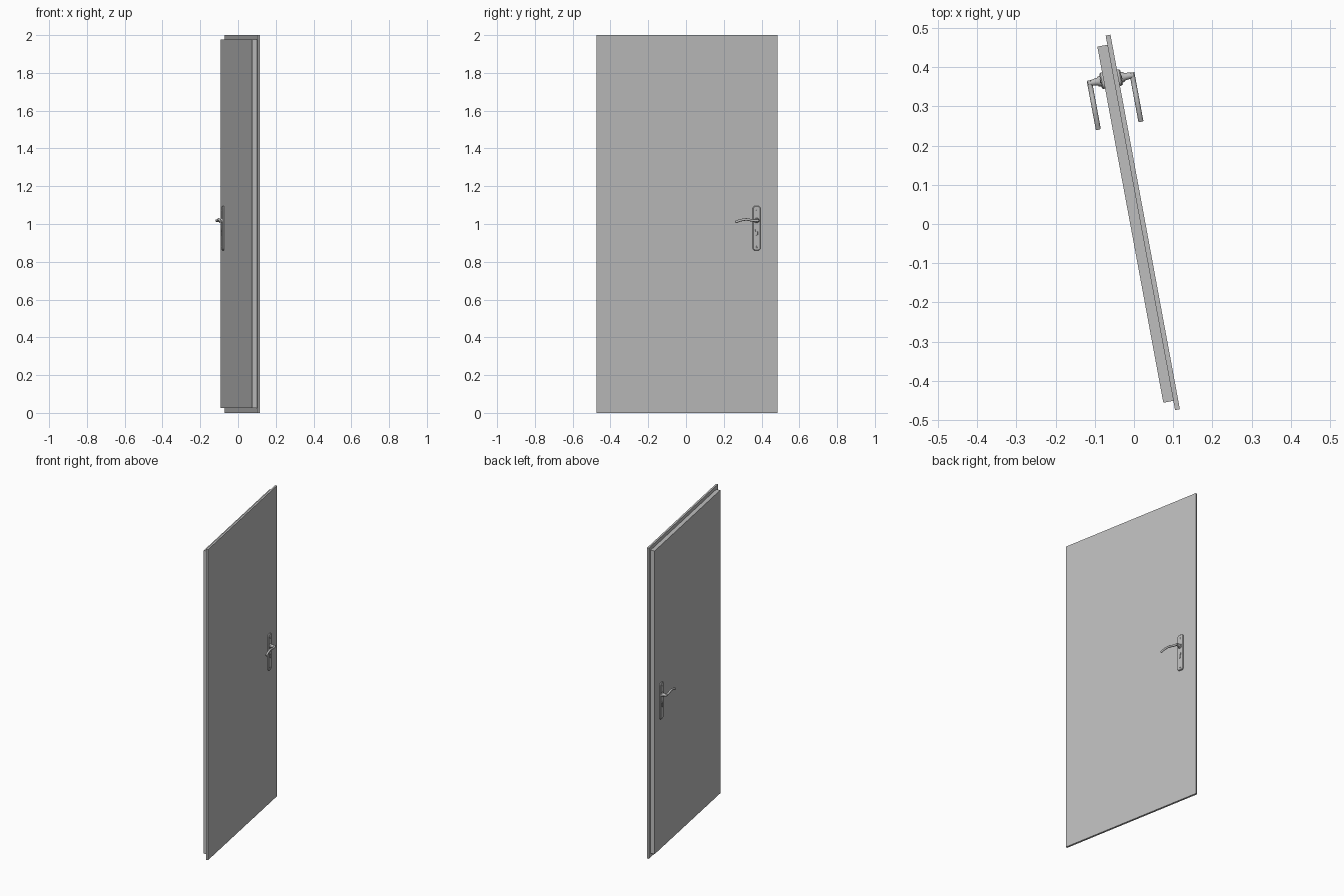
import bpy, bmesh, math
from mathutils import Vector, Matrix

if "Cube" in bpy.data.objects:
    bpy.data.objects.remove(bpy.data.objects["Cube"], do_unlink=True)

SWING = math.radians(10.5)     # the leaf stands slightly open
BACK, SEAM, FACE = -0.0095, 0.0165, 0.029
HANDLE_Y = 0.374

grey = bpy.data.materials.new("light_grey")
grey.use_nodes = True
colour = (0.51, 0.51, 0.51, 1)
grey.diffuse_color = colour
grey.node_tree.nodes["Principled BSDF"].inputs["Base Color"].default_value = colour


def finish(obj, smooth=False):
    obj.data.materials.clear()
    obj.data.materials.append(grey)
    obj.rotation_euler.z = SWING
    if smooth:
        bpy.ops.object.select_all(action='DESELECT')
        obj.select_set(True)
        bpy.context.view_layer.objects.active = obj
        bpy.ops.object.shade_smooth_by_angle(angle=math.radians(40))
    return obj


def mesh_object(name, bm, smooth=False):
    bmesh.ops.recalc_face_normals(bm, faces=bm.faces)
    mesh = bpy.data.meshes.new(name)
    bm.to_mesh(mesh)
    bm.free()
    obj = bpy.data.objects.new(name, mesh)
    bpy.context.collection.objects.link(obj)
    return finish(obj, smooth)


def panel(name, x0, x1, half_width, z0, z1):
    bm = bmesh.new()
    size = Matrix.Diagonal((x1 - x0, 2 * half_width, z1 - z0, 1))
    place = Matrix.Translation(((x0 + x1) / 2, 0, (z0 + z1) / 2))
    bmesh.ops.create_cube(bm, size=1, matrix=place @ size)
    return mesh_object(name, bm)


def rounded_plate(name, x, side, depth, width, z0, z1, radius, chamfer):
    """Upright rounded plate with a chamfered outer rim."""
    bm = bmesh.new()
    rings = []
    for offset, inset in ((0, 0), (depth - chamfer, 0), (depth, chamfer)):
        r = radius - inset
        ring = []
        for q, (sy, sz) in enumerate(((1, 1), (-1, 1), (-1, -1), (1, -1))):
            cy = HANDLE_Y + sy * (width / 2 - radius)
            cz = (z0 + z1) / 2 + sz * ((z1 - z0) / 2 - radius)
            for k in range(7):
                a = math.pi / 2 * (q + k / 6)
                ring.append(bm.verts.new((x + side * offset, cy + r * math.cos(a), cz + r * math.sin(a))))
        rings.append(ring)
    for a, b in zip(rings, rings[1:]):
        for i in range(len(a)):
            j = (i + 1) % len(a)
            bm.faces.new((a[i], a[j], b[j], b[i]))
    bm.faces.new(rings[0])
    bm.faces.new(rings[-1])
    bmesh.ops.remove_doubles(bm, verts=bm.verts, dist=0.00001)
    return mesh_object(name, bm, True)


def peg(name, x0, x1, z, r0, r1):
    """Round or tapered pin pointing out of the door."""
    bm = bmesh.new()
    turn = Matrix.Rotation(math.copysign(math.pi / 2, x1 - x0), 4, 'Y')
    place = Matrix.Translation(((x0 + x1) / 2, HANDLE_Y, z))
    bmesh.ops.create_cone(bm, cap_ends=True, segments=24, radius1=r0, radius2=r1,
                          depth=abs(x1 - x0), matrix=place @ turn)
    return mesh_object(name, bm, True)


def lever(name, x):
    """Gently waved grip running from the spindle toward the hinge side."""
    curve = bpy.data.curves.new(name, 'CURVE')
    curve.dimensions = '3D'
    curve.bevel_depth = 0.0065
    curve.bevel_resolution = 4
    curve.use_fill_caps = True
    path = ((0.381, 1.018), (0.35, 1.018), (0.315, 1.024), (0.28, 1.019), (0.255, 1.010))
    spline = curve.splines.new('BEZIER')
    spline.bezier_points.add(len(path) - 1)
    for point, (y, z) in zip(spline.bezier_points, path):
        point.co = (x, y, z)
        point.handle_left_type = point.handle_right_type = 'AUTO'
    obj = bpy.data.objects.new(name, curve)
    bpy.context.collection.objects.link(obj)
    bpy.ops.object.select_all(action='DESELECT')
    obj.select_set(True)
    bpy.context.view_layer.objects.active = obj
    bpy.ops.object.convert(target='MESH')
    return finish(bpy.context.object, True)


# Door leaf: wide face sheet over a smaller rebated core
panel("face_sheet", SEAM, FACE, 0.486, 0, 2)
panel("door_core", BACK, SEAM, 0.462, 0.025, 1.977)

# Matching handle set on each side
for label, x, side in (("front", FACE, 1), ("rear", BACK, -1)):
    out = x + side * 0.008
    grip = x + side * 0.036
    rounded_plate(label + "_handle_plate", x, side, 0.008, 0.042, 0.86, 1.095, 0.014, 0.003)
    peg(label + "_handle_collar", out, out + side * 0.007, 1.018, 0.014, 0.012)
    peg(label + "_handle_neck", out + side * 0.007, grip + side * 0.004, 1.018, 0.010, 0.0065)
    lever(label + "_lever", grip)
    # Lock cylinder and fixing screws
    peg(label + "_lock_cylinder", out, out + side * 0.004, 0.968, 0.0085, 0.0085)
    rounded_plate(label + "_lock_body", out, side, 0.004, 0.010, 0.938, 0.966, 0.0049, 0.001)
    for place, z in (("upper", 1.07), ("lower", 0.878)):
        peg(label + "_" + place + "_screw", out, out + side * 0.0015, z, 0.005, 0.004)
